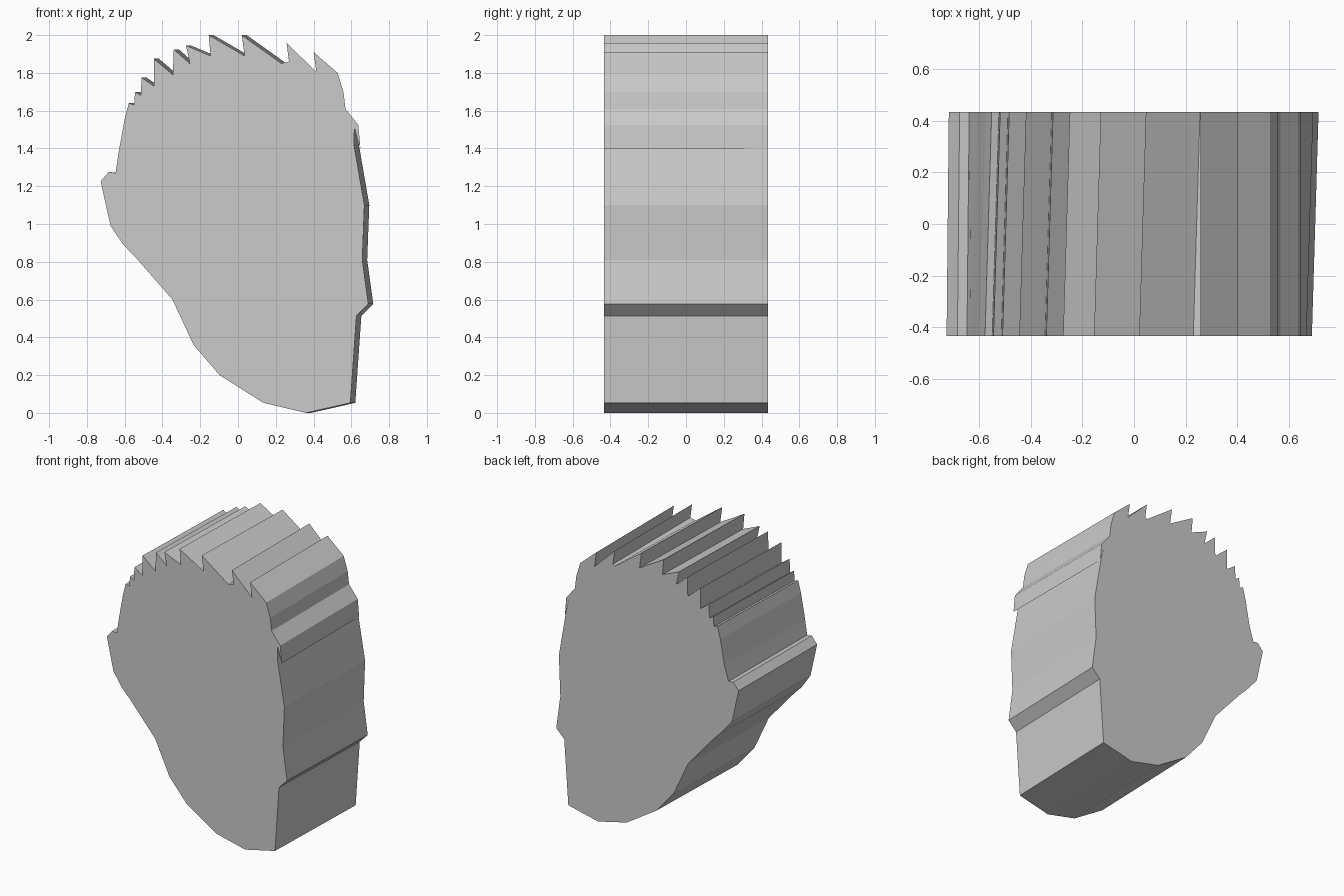
import bpy
import bmesh

# Remove the default cube
default_cube = bpy.data.objects.get("Cube")
if default_cube:
    bpy.data.objects.remove(default_cube, do_unlink=True)

HALF_DEPTH = 0.435
LEAN = 0.026   # sideways drift of the outline from front to back

# Rounded bump on the right side, from bottom to top
side_bump = [(-.675, .99), (-.727, 1.225), (-.685, 1.275), (-.648, 1.27)]
# Upper right edge leading to the teeth
upper_edge = [(-.632, 1.38), (-.6, 1.555), (-.578, 1.64), (-.55, 1.63)]
# Sawtooth crest: each peak is followed by the valley after it
sawteeth = [(-.545, 1.7), (-.515, 1.68), (-.51, 1.775), (-.445, 1.73),
            (-.445, 1.875), (-.345, 1.79), (-.34, 1.925), (-.255, 1.85),
            (-.275, 1.945), (-.145, 1.89), (-.155, 2), (.035, 1.89),
            (.02, 2), (.23, 1.85)]
# Straight teeth and the overhanging flap on the left side
left_crest = [(.27, 1.86), (.257, 1.958), (.415, 1.805), (.4, 1.91),
              (.527, 1.8), (.558, 1.7), (.569, 1.61), (.637, 1.524),
              (.648, 1.4), (.616, 1.51)]
# Left wall with its small ledge, going down
left_wall = [(.614, 1.42), (.669, 1.1), (.658, .81), (.69, .577),
             (.627, .513), (.595, .053)]
# Rounded base, tapering up to the bump
base_curve = [(.36, 0), (.135, .053), (-.098, .2), (-.235, .36),
              (-.347, .6), (-.548, .83), (-.606, .889)]

# Every section carries its own drift
sections = [(side_bump, LEAN / 3), (upper_edge, LEAN), (sawteeth, LEAN),
            (left_crest, 0), (left_wall, LEAN), (base_curve, LEAN)]


def loft_outline(name, outline_sections, material):
    """Bridge the front outline to the drifted back outline and cap both."""
    bm = bmesh.new()
    front, back = [], []
    for points, drift in outline_sections:
        for x, z in points:
            front.append(bm.verts.new((x, -HALF_DEPTH, z)))
            back.append(bm.verts.new((x + drift, HALF_DEPTH, z)))
    bm.faces.new(front)
    bm.faces.new(list(reversed(back)))
    count = len(front)
    for i in range(count):
        j = (i + 1) % count
        bm.faces.new((front[j], front[i], back[i], back[j]))
    bmesh.ops.recalc_face_normals(bm, faces=bm.faces)
    mesh = bpy.data.meshes.new(name)
    bm.to_mesh(mesh)
    bm.free()
    mesh.materials.append(material)
    obj = bpy.data.objects.new(name, mesh)
    bpy.context.collection.objects.link(obj)
    return obj


def flat_material(name, colour):
    material = bpy.data.materials.new(name)
    material.use_nodes = True
    material.diffuse_color = colour
    shader = next(n for n in material.node_tree.nodes
                  if n.type == "BSDF_PRINCIPLED")
    shader.inputs["Base Color"].default_value = colour
    return material


# Solid block with the toothed crest
grey = flat_material("plain grey", (.6, .6, .6, 1))
loft_outline("toothed_block", sections, grey)
